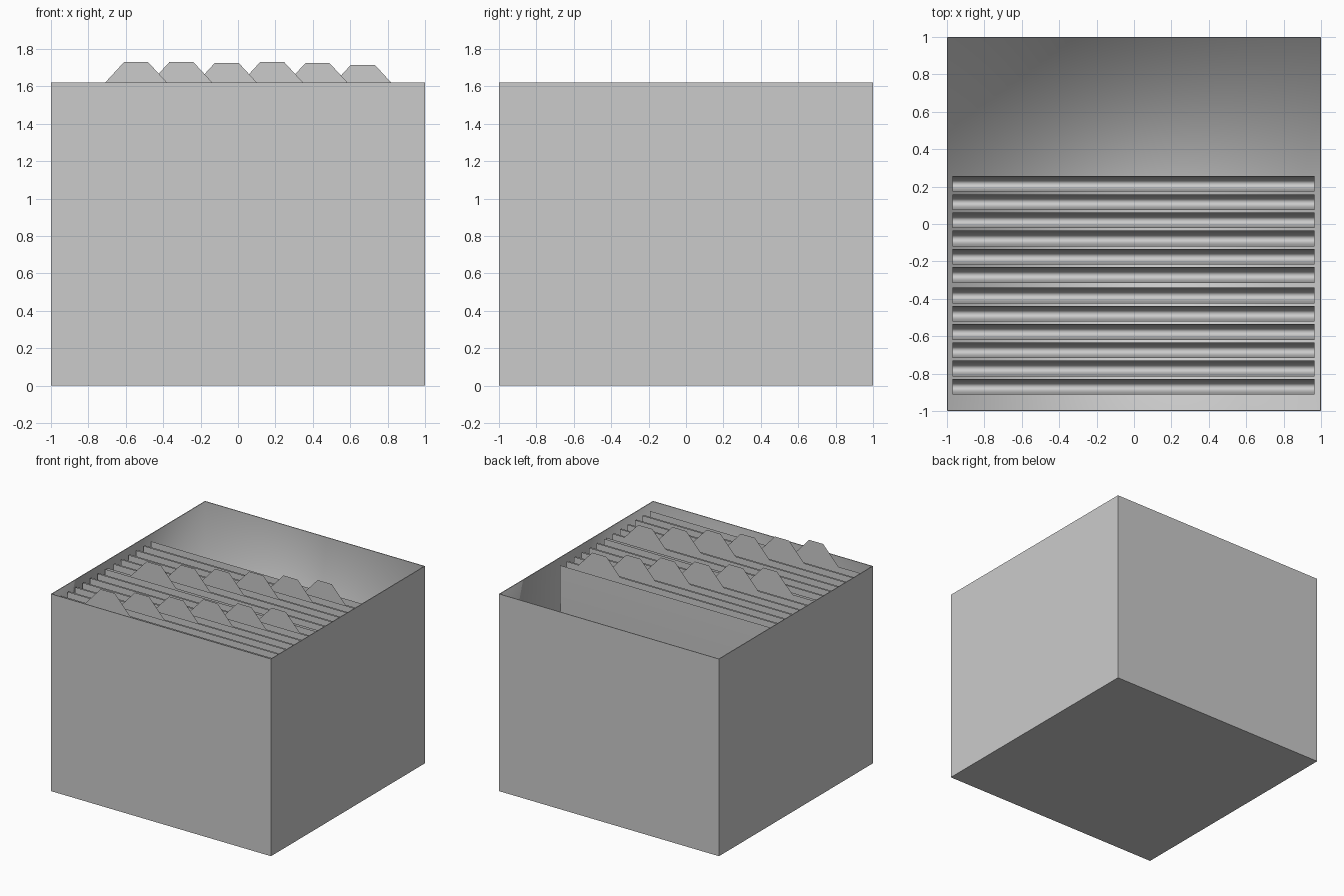
import bpy, bmesh

if "Cube" in bpy.data.objects:
    bpy.data.objects.remove(bpy.data.objects["Cube"])


def make_object(name, bm):
    bm.normal_update()
    mesh = bpy.data.meshes.new(name)
    bm.to_mesh(mesh)
    bm.free()
    ob = bpy.data.objects.new(name, mesh)
    bpy.context.collection.objects.link(ob)
    return ob


# Open-topped box: flat outside, thin rim, softly shaded inside
def file_box(height=1.62, wall=0.006):
    bm = bmesh.new()

    def ring(r, z):
        return [bm.verts.new((sx * r, sy * r, z))
                for sx, sy in ((-1, -1), (1, -1), (1, 1), (-1, 1))]

    rings = [ring(1, 0), ring(1, height), ring(1 - wall, height), ring(1 - wall, wall)]
    bm.faces.new(rings[0][::-1])
    for level in range(3):
        a, b = rings[level], rings[level + 1]
        for i in range(4):
            j = (i + 1) % 4
            f = bm.faces.new((a[i], a[j], b[j], b[i]))
            f.smooth = level == 2
    bm.faces.new(rings[3]).smooth = True
    for r in rings[:3]:
        for i in range(4):
            bm.edges.get((r[i], r[(i + 1) % 4])).smooth = False
    return make_object("file_box", bm)


# Folder: folded sheet with a rounded bottom and a tapered tab on the front leaf
X0, X1, TOP, WIDTH = -0.97, 0.965, 1.58, 0.084
HALF = [(0.0, TOP), (0.010, 0.12), (0.022, 0.06), (WIDTH / 2, 0.04)]
PROFILE = HALF + [(WIDTH - y, z) for y, z in reversed(HALF[:-1])]


def folder(name, y0, tab_x, tab_top):
    bm = bmesh.new()
    left = [bm.verts.new((X0, y0 + y, z)) for y, z in PROFILE]
    right = [bm.verts.new((X1, y0 + y, z)) for y, z in PROFILE]
    slope = 0.92 * (tab_top - TOP)
    tab = [bm.verts.new((tab_x + dx, y0, z)) for dx, z in
           ((0.064 + slope, TOP), (0.064, tab_top), (-0.064, tab_top), (-0.064 - slope, TOP))]
    bm.faces.new([left[1], right[1], right[0]] + tab + [left[0]])
    for i in range(1, len(PROFILE) - 1):
        bm.faces.new((left[i], left[i + 1], right[i + 1], right[i]))
    for f in bm.faces:
        f.smooth = True
    bmesh.ops.recalc_face_normals(bm, faces=bm.faces)
    return make_object(name, bm)


file_box()

# Two sets of six folders with staggered tabs
tab_tops = [1.73, 1.73, 1.725, 1.73, 1.725, 1.715]
for group, start in enumerate((-0.912, -0.315)):
    for i, top in enumerate(tab_tops):
        folder(f"folder_{group * 6 + i + 1}", start + 0.0975 * i, -0.545 + 0.2425 * i, top)
